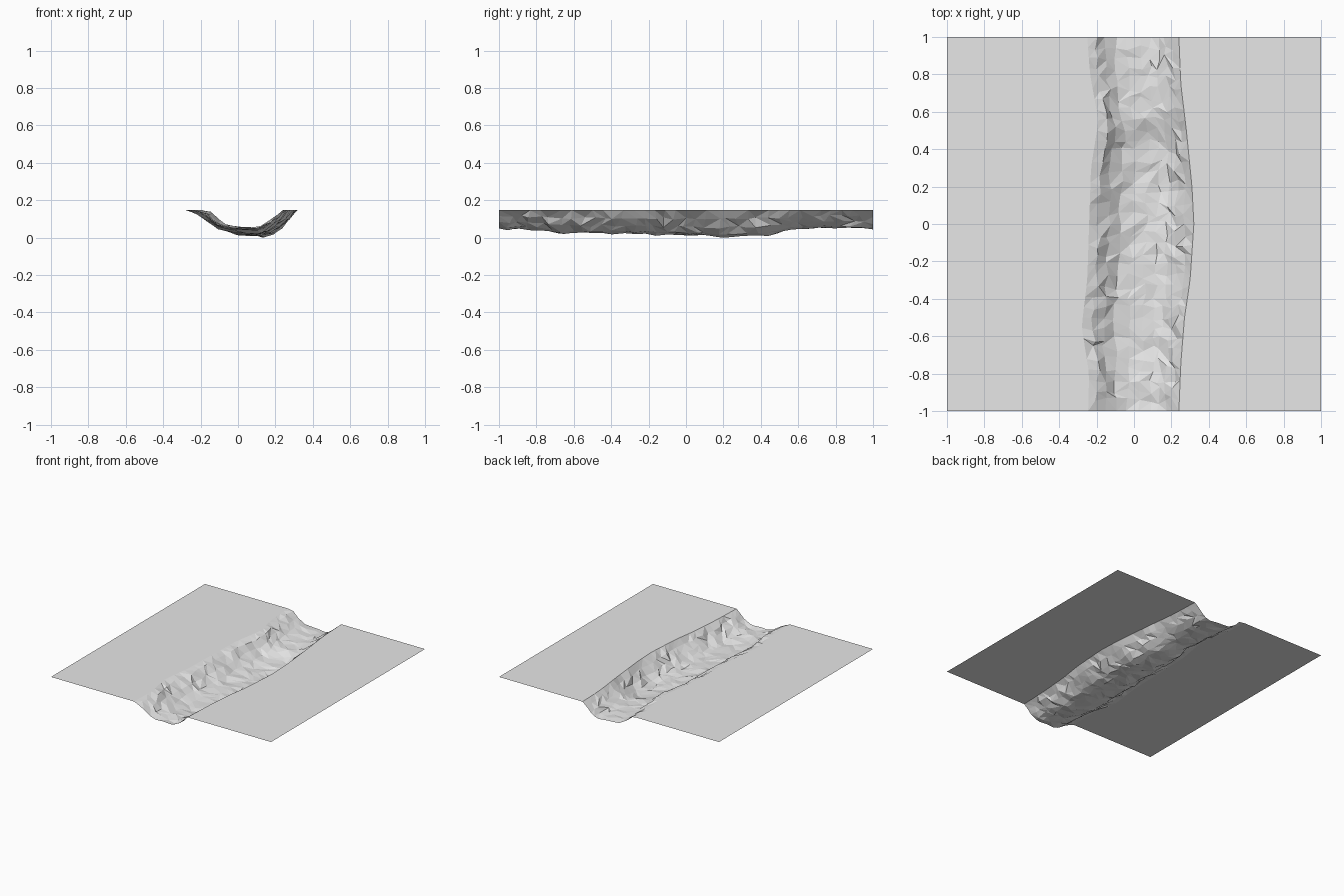
import bpy
import bmesh
import random

random.seed(4)
old = bpy.data.objects.get("Cube")
if old:
    bpy.data.objects.remove(old, do_unlink=True)

stone = bpy.data.materials.new("pale_grey_ground")
stone.use_nodes = True
GREY = (0.8, 0.8, 0.8, 1)
stone.diffuse_color = GREY
stone.node_tree.nodes["Principled BSDF"].inputs["Base Color"].default_value = GREY

TOP = 0.147
ROWS = 36

# Curves along the channel: (y, value)
LEFT_EDGE = [(-1, -.245), (-.8, -.24), (-.55, -.28), (-.3, -.25), (0, -.24),
             (.3, -.23), (.55, -.19), (.8, -.235), (1, -.25)]
RIGHT_EDGE = [(-1, .24), (-.75, .25), (-.5, .27), (-.3, .3), (0, .32),
              (.2, .31), (.5, .28), (.75, .25), (1, .24)]
FLOOR = [(-1, .045), (-.8, .045), (-.7, .02), (-.4, .02), (0, .013),
         (.2, .006), (.45, .015), (.58, .048), (.9, .052), (1, .042)]
CENTRE = [(-1, .03), (-.6, .05), (0, .06), (.45, .09), (.6, .04), (1, .03)]

# Cross-section: (share of half width, share of depth)
SECTION = [(-1, 0), (-.83, .14), (-.66, .48), (-.47, .78), (-.25, .91),
           (0, .97), (.25, 1), (.46, .9), (.65, .66), (.82, .34), (1, 0)]


def along(curve, y):
    for (y0, a), (y1, b) in zip(curve, curve[1:]):
        if y <= y1:
            return a + (b - a) * (y - y0) / (y1 - y0)
    return curve[-1][1]


def channel_point(x, y):
    """Point at share x of the cross-section at y."""
    share, depth = x
    left, right, mid = (along(c, y) for c in (LEFT_EDGE, RIGHT_EDGE, CENTRE))
    px = mid + share * ((right - mid) if share > 0 else (mid - left))
    pz = TOP - depth * (TOP - along(FLOOR, y))
    return px, pz


def sheet(name, rows):
    """Surface through rows of points, split into irregular facets."""
    bm = bmesh.new()
    grid = [[bm.verts.new(p) for p in row] for row in rows]
    for a, b in zip(grid, grid[1:]):
        for i in range(len(a) - 1):
            quad = (a[i], a[i + 1], b[i + 1], b[i])
            k = random.randint(0, 1)
            q = quad[k:] + quad[:k]
            bm.faces.new((q[0], q[1], q[2]))
            bm.faces.new((q[0], q[2], q[3]))
    mesh = bpy.data.meshes.new(name)
    bm.to_mesh(mesh)
    bm.free()
    mesh.materials.append(stone)
    obj = bpy.data.objects.new(name, mesh)
    bpy.context.collection.objects.link(obj)
    return obj


# Rough channel, with its rims kept straight on the banks
ys = [-1 + 2 * i / ROWS for i in range(ROWS + 1)]
rows = []
for j, y in enumerate(ys):
    row = []
    for s in SECTION:
        inner = abs(s[0]) < 1
        yy = y + random.uniform(-.02, .02) * (inner and 0 < j < ROWS)
        px, pz = channel_point(s, yy)
        if inner:
            px += random.uniform(-.013, .013)
            pz = max(0, min(TOP, pz + random.uniform(-.006, .007)))
        row.append((px, yy, pz))
    rows.append(row)
low = min(p[2] for r in rows for p in r)
rows = [[(x, y, z - low if z == low else z) for x, y, z in r] for r in rows]
sheet("river_channel", rows)

# Flat banks that meet the channel rims
sheet("right_bank", [[(-1, y, TOP), (along(LEFT_EDGE, y), y, TOP)] for y in ys])
sheet("left_bank", [[(along(RIGHT_EDGE, y), y, TOP), (1, y, TOP)] for y in ys])
